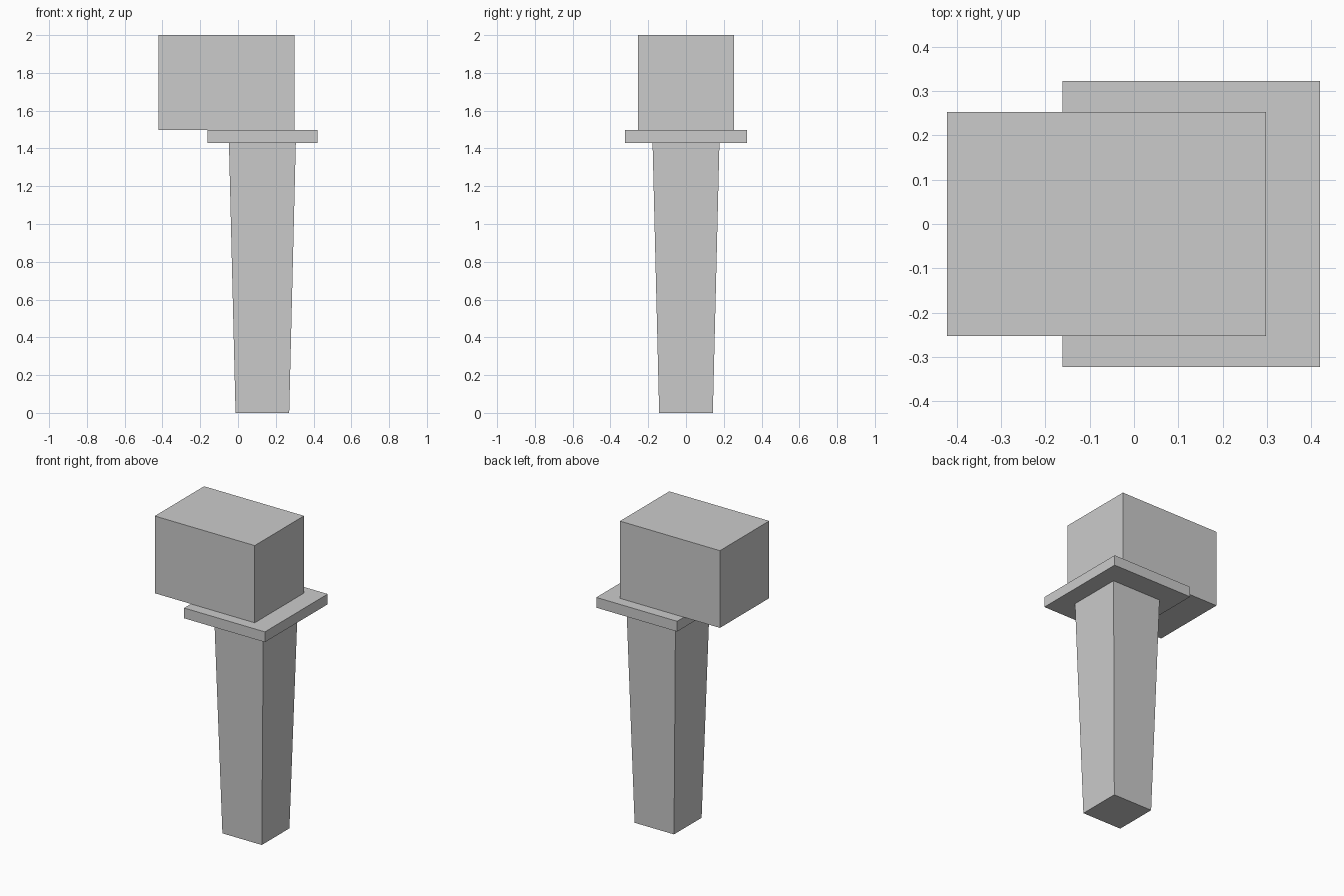
import bpy, bmesh

if "Cube" in bpy.data.objects:
    bpy.data.objects.remove(bpy.data.objects["Cube"])


def tapered_box(name, cx, z0, z1, bottom, top=None):
    """Box centred on (cx, 0) with separate bottom and top sizes."""
    top = top or bottom
    bm = bmesh.new()
    bmesh.ops.create_cube(bm, size=1)
    for v in bm.verts:
        upper = v.co.z > 0
        w, d = top if upper else bottom
        v.co = (cx + v.co.x * w, v.co.y * d, z1 if upper else z0)
    mesh = bpy.data.meshes.new(name)
    bm.to_mesh(mesh)
    bm.free()
    obj = bpy.data.objects.new(name, mesh)
    bpy.context.collection.objects.link(obj)
    return obj


# Post, widening towards the top
tapered_box("post", 0.129, 0, 1.43, (0.284, 0.284), (0.354, 0.354))
# Thin collar plate on the post
tapered_box("collar", 0.129, 1.43, 1.497, (0.582, 0.646))
# Head block, offset to the left
tapered_box("head", -0.062, 1.497, 2.0, (0.72, 0.507))
